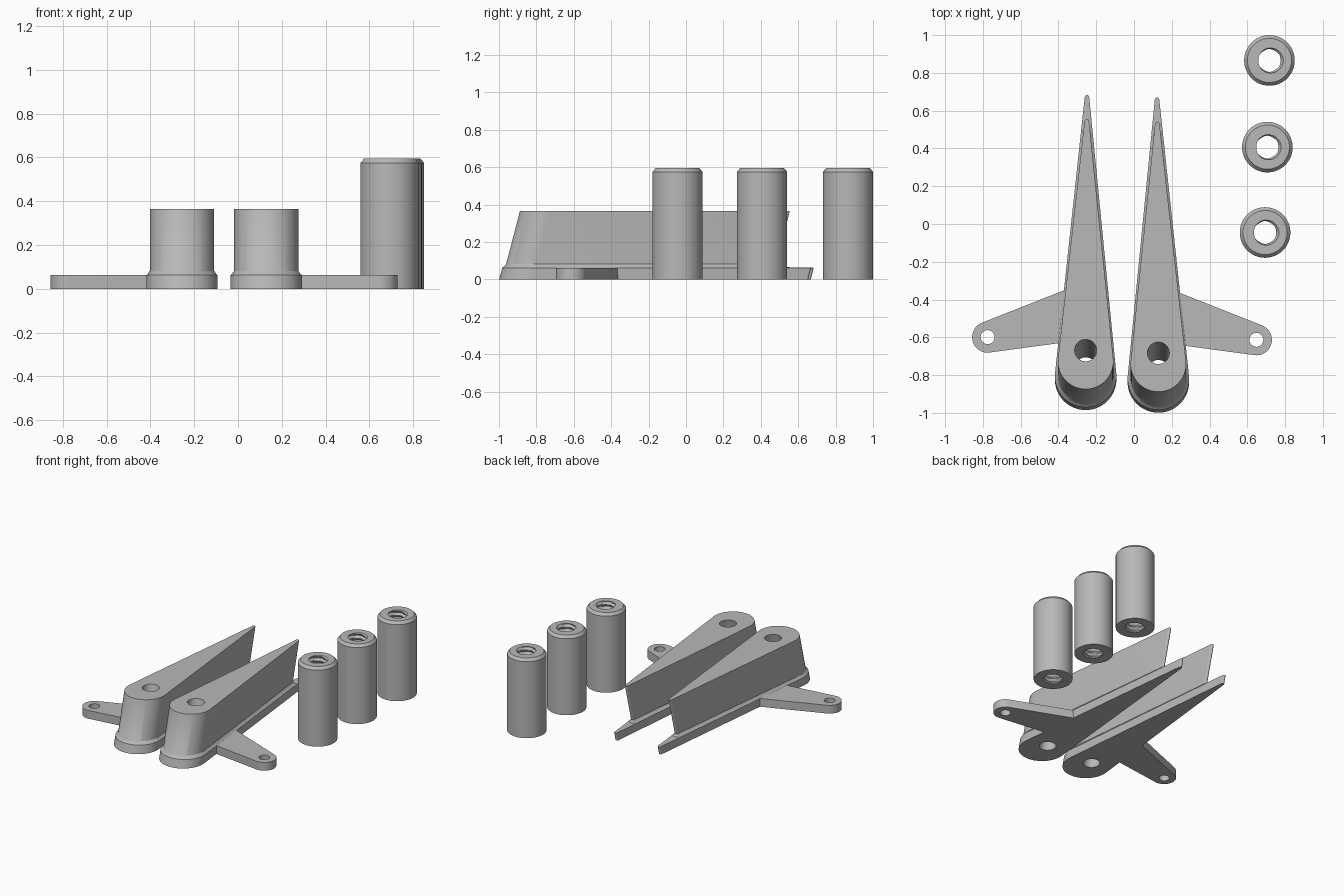
import bpy, math

if "Cube" in bpy.data.objects:
    bpy.data.objects.remove(bpy.data.objects["Cube"])

grey = bpy.data.materials.new("light_grey")
grey.diffuse_color = (0.48, 0.48, 0.48, 1)
grey.use_nodes = True
grey.node_tree.nodes["Principled BSDF"].inputs["Base Color"].default_value = grey.diffuse_color


def loft(name, loops):
    """Skin equal-length loops in order, last one joined back to the first."""
    n, m = len(loops[0]), len(loops)
    verts = [p for loop in loops for p in loop]
    faces = [(j * n + i, j * n + (i + 1) % n,
              (j + 1) % m * n + (i + 1) % n, (j + 1) % m * n + i)
             for j in range(m) for i in range(n)]
    mesh = bpy.data.meshes.new(name)
    mesh.from_pydata(verts, [], faces)
    mesh.materials.append(grey)
    ob = bpy.data.objects.new(name, mesh)
    bpy.context.collection.objects.link(ob)
    bpy.ops.object.select_all(action='DESELECT')
    ob.select_set(True)
    bpy.context.view_layer.objects.active = ob
    bpy.ops.object.mode_set(mode='EDIT')
    bpy.ops.mesh.select_all(action='SELECT')
    bpy.ops.mesh.normals_make_consistent(inside=False)
    bpy.ops.object.mode_set(mode='OBJECT')
    bpy.ops.object.shade_smooth_by_angle()
    return ob


def teardrop(c1, r1, c2, r2, z, big=36, small=18):
    """Outline wrapped around two circles."""
    dx, dy = c2[0] - c1[0], c2[1] - c1[1]
    axis = math.atan2(dy, dx)
    d = math.hypot(dx, dy)
    a = math.acos((r1 - r2) / d) if d else math.pi / 2
    pts = []
    for c, r, start, end, n in ((c1, r1, a, 2 * math.pi - a, big),
                                (c2, r2, -a, a, small)):
        for i in range(n):
            t = axis + start + (end - start) * i / (n - 1)
            if d == 0:   # plain circle: spread the points evenly
                k = i if n == big else big + i
                t = axis + a + 2 * math.pi * k / (big + small)
            pts.append((c[0] + r * math.cos(t), c[1] + r * math.sin(t), z))
    return pts


SHEAR = 0.26      # backward lean of the fins
HEIGHT = 0.365


def hole(c, r, z, axis):
    """Circle whose points start in step with a teardrop along axis."""
    pts = teardrop(c, r, c, r, z)
    ca, sa = math.cos(axis), math.sin(axis)
    return [(c[0] + (x - c[0]) * ca - (y - c[1]) * sa,
             c[1] + (x - c[0]) * sa + (y - c[1]) * ca, z) for x, y, z in pts]


def place(loops, side, x, y, shear=0.0):
    return [[(x + side * px, y + py + shear * pz, pz) for px, py, pz in loop]
            for loop in loops]


for label, side, cx, cy in (("left", -1, -0.256, 0.0), ("right", 1, 0.129, -0.014)):
    # Leaning fin on a wider foot, with a slanted bore
    c, bore = (0, -0.822), (0, -0.764)
    fin = [teardrop(c, 0.163, (-0.007, 0.655), 0.012, 0),
           teardrop(c, 0.163, (-0.007, 0.655), 0.012, 0.062),
           teardrop(c, 0.158, (-0.006, 0.455), 0.022, 0.066),
           teardrop(c, 0.147, (-0.006, 0.448), 0.012, 0.082),
           teardrop(c, 0.147, (-0.006, 0.448), 0.012, HEIGHT),
           hole(bore, 0.058, HEIGHT, math.pi / 2),
           hole(bore, 0.058, 0, math.pi / 2)]
    loft(label + "_fin", place(fin, side, cx, cy, SHEAR))

    # Tapered side tab with a screw hole
    inner, outer = (0.039, -0.474), (0.519, -0.599)
    axis = math.atan2(outer[1] - inner[1], outer[0] - inner[0])
    tab = [teardrop(inner, 0.142, outer, 0.082, 0, 27, 27),
           teardrop(inner, 0.142, outer, 0.082, 0.062, 27, 27),
           hole(outer, 0.037, 0.062, axis + math.pi / 6),
           hole(outer, 0.037, 0, axis + math.pi / 6)]
    # start both hole loops at the same bearing as the tab outline
    for k in (2, 3):
        z = tab[k][0][2]
        tab[k] = [(outer[0] + 0.037 * math.cos(axis + math.pi / 2 + 2 * math.pi * i / 54),
                   outer[1] + 0.037 * math.sin(axis + math.pi / 2 + 2 * math.pi * i / 54), z)
                  for i in range(54)]
    loft(label + "_side_tab", place(tab, side, cx, cy))

# Threaded standoffs
SEG, ROWS, TALL, PITCH = 48, 102, 0.595, 0.035


def ring(x, y, z, radius):
    return [(x + radius(t) * math.cos(t), y + radius(t) * math.sin(t), z)
            for t in (2 * math.pi * i / SEG for i in range(SEG))]


for i, (x, y) in enumerate(((0.694, -0.045), (0.706, 0.407), (0.717, 0.866))):
    loops = [ring(x, y, 0, lambda t: 0.134),
             ring(x, y, TALL - 0.02, lambda t: 0.134),
             ring(x, y, TALL, lambda t: 0.117)]
    for j in range(ROWS + 1):
        z = TALL * (1 - j / ROWS)
        # helical groove: triangle wave advancing one pitch per turn
        loops.append(ring(x, y, z, lambda t: 0.058 + 0.032 * abs(
            (z / PITCH - t / (2 * math.pi)) % 1 - 0.5)))
    loft("threaded_standoff_%d" % (i + 1), loops)
